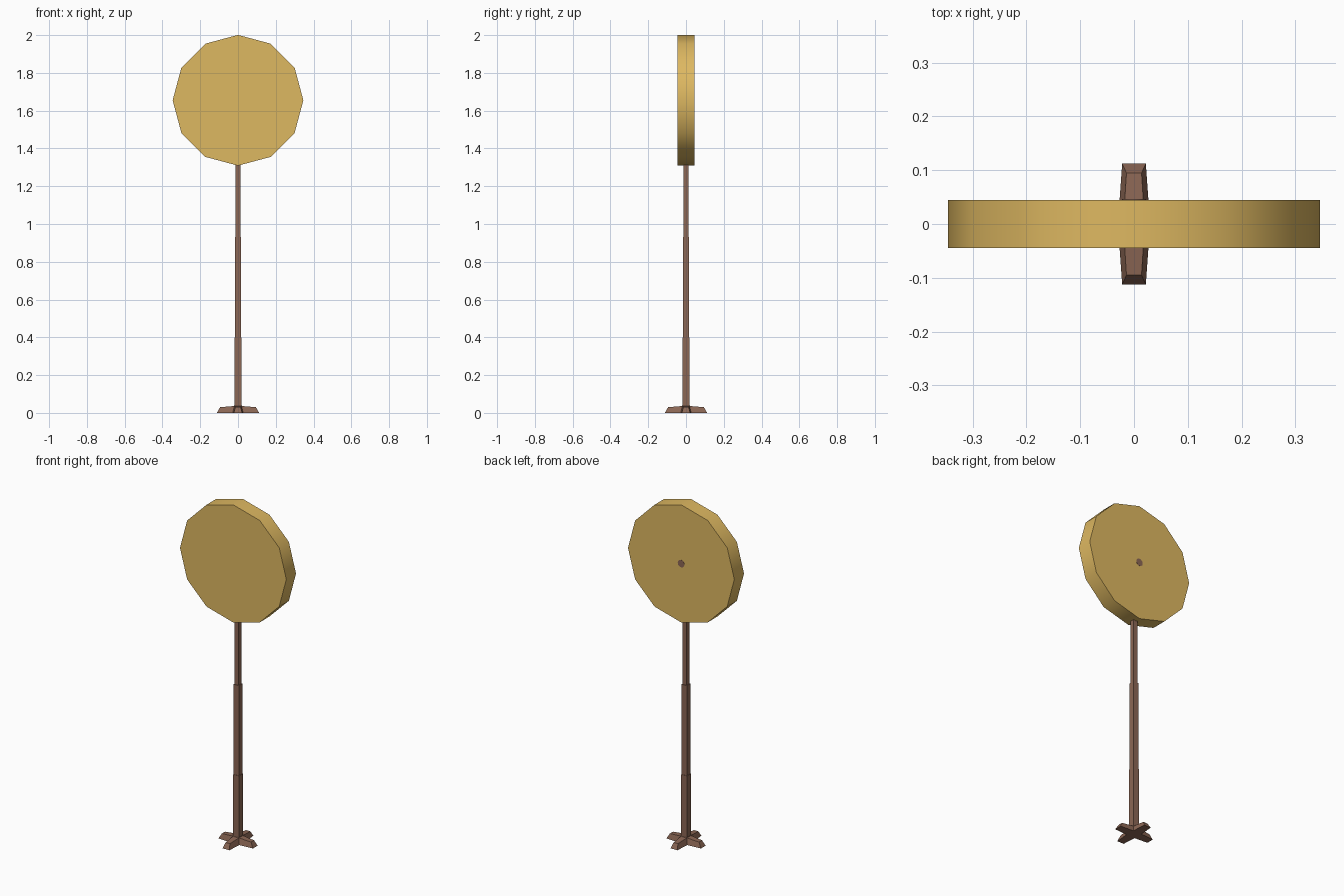
import bpy, bmesh, math
from mathutils import Matrix

if "Cube" in bpy.data.objects:
    bpy.data.objects.remove(bpy.data.objects["Cube"])


def material(name, rgb):
    m = bpy.data.materials.new(name)
    m.diffuse_color = (*rgb, 1)
    m.use_nodes = True
    m.node_tree.nodes["Principled BSDF"].inputs["Base Color"].default_value = m.diffuse_color
    return m


GOLD = material("gold", (0.73, 0.48, 0.12))
BROWN = material("brown_wood", (0.26, 0.135, 0.09))


def loft(name, rings, mat, turn=None):
    """Skin a list of equal-length point rings and cap both ends."""
    bm = bmesh.new()
    loops = [[bm.verts.new(p) for p in ring] for ring in rings]
    n = len(loops[0])
    for a, b in zip(loops, loops[1:]):
        for i in range(n):
            j = (i + 1) % n
            bm.faces.new((a[i], a[j], b[j], b[i]))
    bm.faces.new(loops[0])
    bm.faces.new(loops[-1])
    if turn is not None:
        bm.transform(Matrix.Rotation(turn, 4, 'Z'))
    bmesh.ops.recalc_face_normals(bm, faces=bm.faces)
    me = bpy.data.meshes.new(name)
    bm.to_mesh(me)
    bm.free()
    me.materials.append(mat)
    ob = bpy.data.objects.new(name, me)
    bpy.context.collection.objects.link(ob)
    return ob


def square(h, z):
    return [(-h, -h, z), (h, -h, z), (h, h, z), (-h, h, z)]


def disc_ring(r, y, n, zc=1.655):
    return [(r * math.cos(2 * math.pi * i / n), y, zc + r * math.sin(2 * math.pi * i / n))
            for i in range(n)]


def smooth(ob):
    bpy.ops.object.select_all(action='DESELECT')
    ob.select_set(True)
    bpy.context.view_layer.objects.active = ob
    bpy.ops.object.shade_smooth_by_angle(angle=math.radians(40))


# Square pole, stepping thinner towards the top
loft("pole", [square(0.0185, 0.01), square(0.0185, 0.40),
              square(0.0165, 0.40), square(0.0165, 0.93),
              square(0.0135, 0.93), square(0.0135, 1.64)], BROWN)

# Four tapered feet: (radius, bottom half width, top half width, top height)
for k in range(4):
    rings = []
    for r_low, r_top, w_low, w_top, h in ((0, 0, 0.03, 0.02, 0.038),
                                         (0.112, 0.095, 0.022, 0.014, 0.03)):
        rings.append([(-w_low, -r_low, 0), (w_low, -r_low, 0),
                      (w_top, -r_top, h), (-w_top, -r_top, h)])
    loft(f"foot_{k + 1}", rings, BROWN, k * math.pi / 2)

# Twelve-sided round head with a small peg showing at the back
smooth(loft("round_head", [disc_ring(0.346, -0.045, 12), disc_ring(0.346, 0.045, 12)], GOLD))
smooth(loft("back_peg", [disc_ring(0.022, 0.0, 12), disc_ring(0.022, 0.046, 12)], BROWN))
